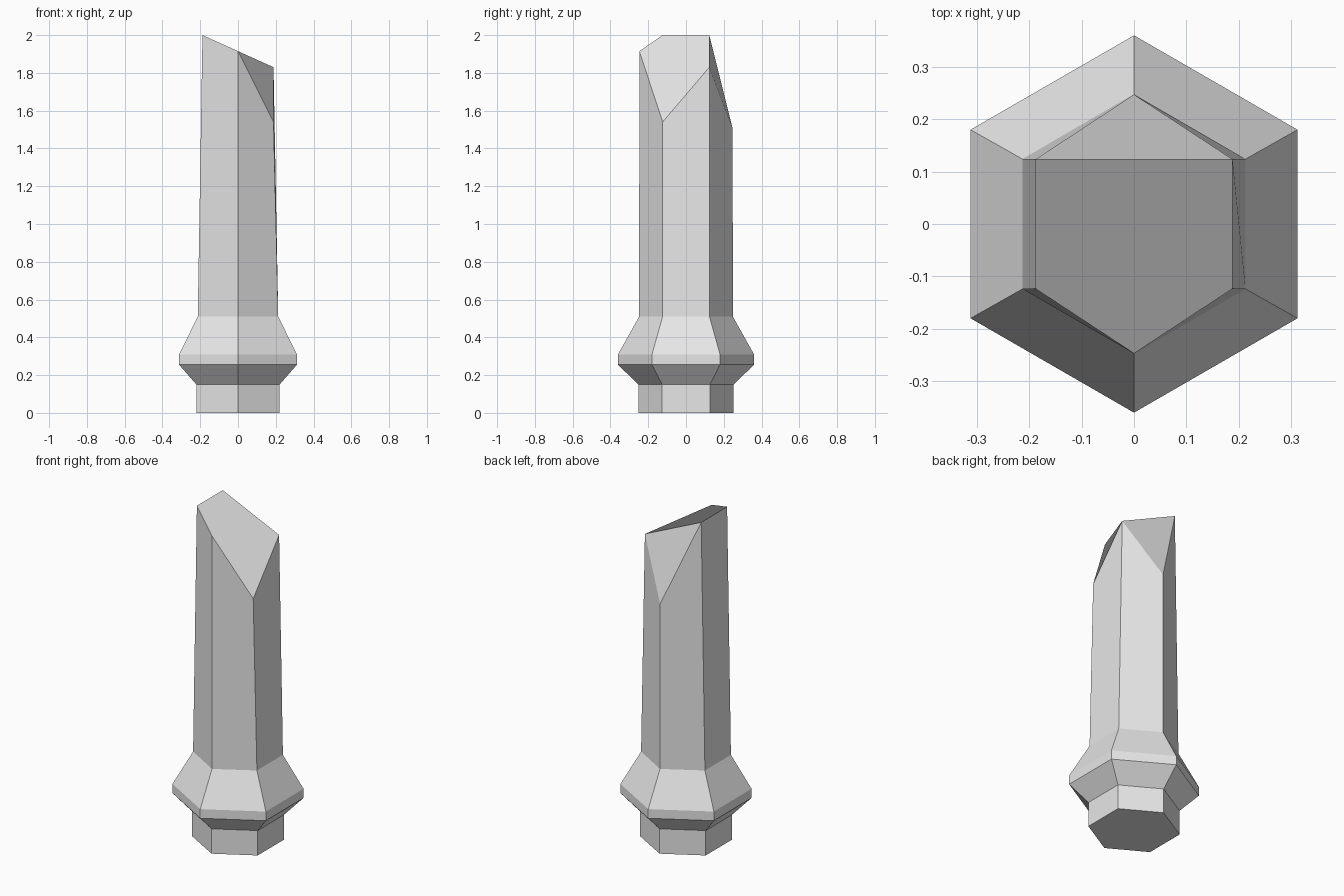
import bpy, bmesh, math

old = bpy.data.objects.get("Cube")
if old:
    bpy.data.objects.remove(old, do_unlink=True)

# One plain grey for the whole pillar
grey = bpy.data.materials.new("light_grey")
grey.use_nodes = True
colour = (0.8, 0.8, 0.8, 1)
grey.diffuse_color = colour
grey.node_tree.nodes["Principled BSDF"].inputs["Base Color"].default_value = colour

bm = bmesh.new()


def hexagon(half_x, radius, heights):
    """Ring of six corners, starting at the front and running anticlockwise."""
    corners = []
    for i, z in enumerate(heights):
        a = math.radians(60 * i - 90)
        x = half_x * math.cos(a) / math.cos(math.radians(30))
        corners.append(bm.verts.new((x, radius * math.sin(a), z)))
    return corners


# Foot, flared collar and shaft base: half width, corner radius, height
profile = [(0.22, 0.252, 0), (0.22, 0.252, 0.15), (0.312, 0.36, 0.255),
           (0.312, 0.36, 0.31), (0.213, 0.248, 0.51)]
rings = [hexagon(w, r, [z] * 6) for w, r, z in profile]

# Broken slanted tip: front, front left, back left, back, back right, front right
rings.append(hexagon(0.188, 0.247, [1.915, 1.54, 1.83, 1.505, 2.0, 2.0]))

for low, high in zip(rings, rings[1:]):
    for i in range(6):
        j = (i + 1) % 6
        bm.faces.new((low[i], low[j], high[j], high[i]))

# Underside, slanted top facet and the chipped back corner
bm.faces.new(rings[0][::-1])
front, low_side, mid_side, back, high_back, high_front = rings[-1]
bm.faces.new((low_side, mid_side, high_back, high_front, front))
bm.faces.new((mid_side, back, high_back))

mesh = bpy.data.meshes.new("broken_pillar")
bm.to_mesh(mesh)
bm.free()
mesh.materials.append(grey)
pillar = bpy.data.objects.new("broken_pillar", mesh)
bpy.context.collection.objects.link(pillar)
